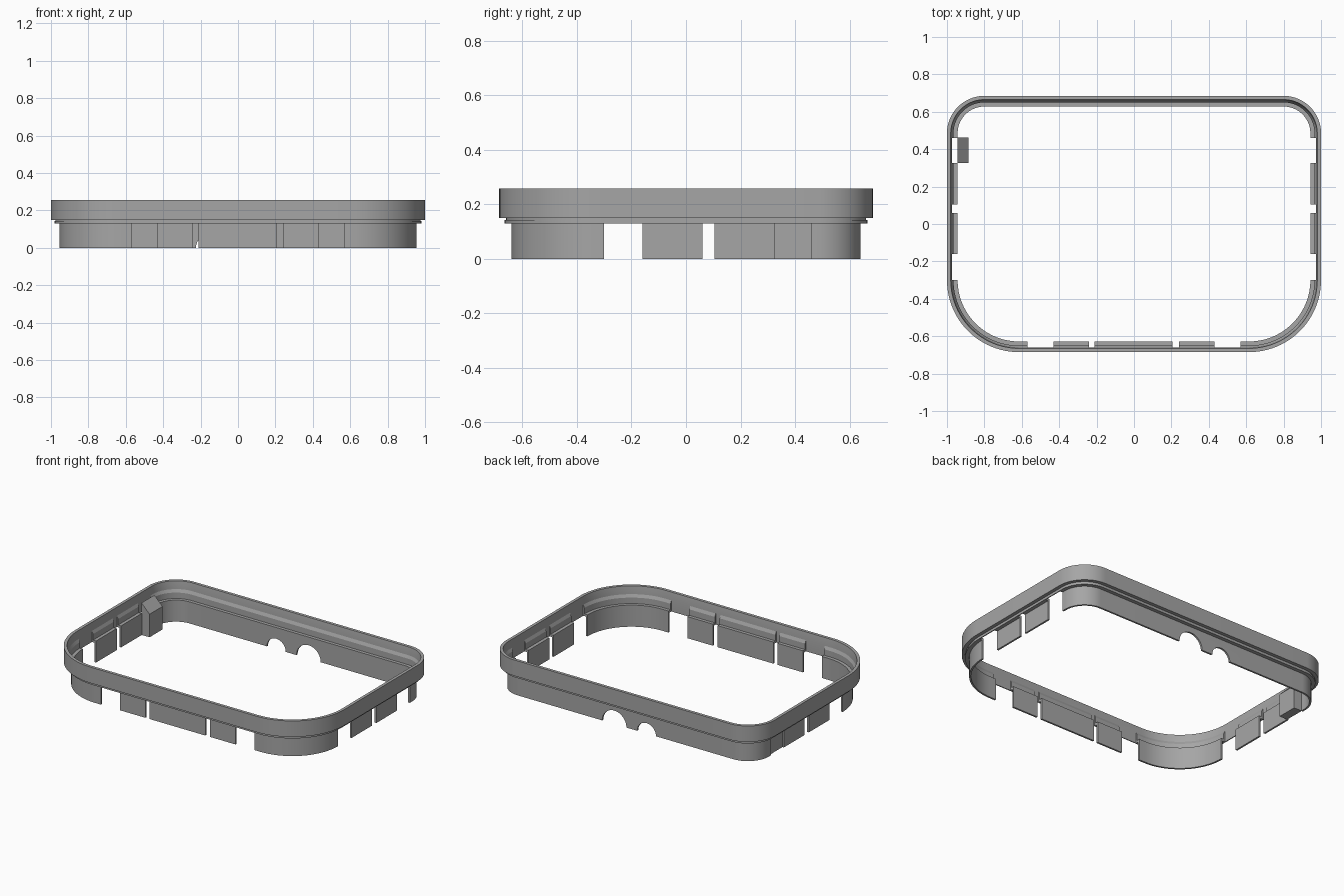
import bpy, bmesh
from math import sin, cos, radians
from mathutils import Vector

cube = bpy.data.objects.get("Cube")
if cube:
    bpy.data.objects.remove(cube, do_unlink=True)

grey = bpy.data.materials.new("plain grey")
grey.use_nodes = True
grey.diffuse_color = (0.38, 0.38, 0.38, 1)
grey.node_tree.nodes["Principled BSDF"].inputs["Base Color"].default_value = grey.diffuse_color

HX, HY = 1.0, 0.685
BACK_R, FRONT_R = 0.2, 0.385
EAST, NORTH, WEST, SOUTH = Vector((1, 0)), Vector((0, 1)), Vector((-1, 0)), Vector((0, -1))


def finish(name, bm):
    bmesh.ops.recalc_face_normals(bm, faces=bm.faces)
    mesh = bpy.data.meshes.new(name)
    bm.to_mesh(mesh)
    bm.free()
    mesh.materials.append(grey)
    obj = bpy.data.objects.new(name, mesh)
    bpy.context.collection.objects.link(obj)
    bpy.ops.object.select_all(action='DESELECT')
    obj.select_set(True)
    bpy.context.view_layer.objects.active = obj
    bpy.ops.object.shade_smooth_by_angle(angle=radians(25))
    return obj


def corner(sx, sy, start, steps=24):
    """Rounded corner as (point, outward normal) pairs, counterclockwise."""
    r = BACK_R if sy > 0 else FRONT_R
    centre = Vector((sx * (HX - r), sy * (HY - r)))
    normals = [Vector((cos(a), sin(a))) for a in
               (radians(start + 90 * i / steps) for i in range(steps + 1))]
    return [(centre + n * r, n) for n in normals]


def sweep(name, path, profile, closed=False):
    """Carry an (inset, height) profile along a path."""
    bm = bmesh.new()
    rings = []
    for p, n in path:
        rings.append([bm.verts.new((*(p - n * d), z)) for d, z in profile])
    k = len(profile)
    pairs = list(zip(rings, rings[1:]))
    if closed:
        pairs.append((rings[-1], rings[0]))
    else:
        bm.faces.new(rings[0])
        bm.faces.new(rings[-1])
    for a, b in pairs:
        for i in range(k):
            j = (i + 1) % k
            bm.faces.new((a[i], a[j], b[j], b[i]))
    return finish(name, bm)


# Thin outer rim with a grooved lip below it
rim = [(0, 0.15), (0, 0.257), (0.02, 0.257), (0.026, 0.21), (0.026, 0.13),
       (0.02, 0.13), (0.02, 0.143), (0.024, 0.143), (0.024, 0.15)]
ne, nw = corner(1, 1, 0), corner(-1, 1, 90)
sw, se = corner(-1, -1, 180), corner(1, -1, 270)
sweep("outer_rim", ne + nw + sw + se, rim, closed=True)

# Skirt section: chamfered block above, thin panel below
skirt = [(0.021, 0.215), (0.035, 0.185), (0.035, 0.145), (0.057, 0.145), (0.057, 0),
         (0.045, 0), (0.045, 0.13), (0.021, 0.13), (0.021, 0.143), (0.024, 0.143),
         (0.024, 0.15), (0.021, 0.15)]

# Back skirt wraps both rear corners
back_end, front_end = 0.46, 0.57
back = ([(Vector((HX, back_end)), EAST)] + ne + nw + [(Vector((-HX, back_end)), WEST)])
back_skirt = sweep("back_skirt", back, skirt)

# Front corner skirts
sweep("front_right_corner_skirt", sw + [(Vector((-front_end, -HY)), SOUTH)], skirt)
sweep("front_left_corner_skirt", [(Vector((front_end, -HY)), SOUTH)] + se, skirt)

# Front panels
for name, x0, x1 in (("right", -0.43, -0.24), ("middle", -0.21, 0.205), ("left", 0.24, 0.43)):
    sweep("front_%s_panel" % name, [(Vector((x, -HY)), SOUTH) for x in (x0, x1)], skirt)

# Side panels
for side, sx, n in (("left", 1, EAST), ("right", -1, WEST)):
    for name, y0, y1 in (("front", -0.16, 0.06), ("rear", 0.105, 0.325)):
        sweep("%s_%s_panel" % (side, name), [(Vector((sx * HX, y)), n) for y in (y0, y1)], skirt)

# Slant-topped post beside the right rear corner
post = [(0.055, 0), (0.115, 0), (0.115, 0.155), (0.055, 0.215)]
sweep("corner_post", [(Vector((-HX, y)), WEST) for y in (0.325, 0.462)], post)

# Round cable notches in the lower edge of the back skirt
for x, r in ((-0.155, 0.07), (0.085, 0.09)):
    bpy.ops.mesh.primitive_cylinder_add(vertices=48, radius=r, depth=0.2,
                                        location=(x, HY - 0.05, 0),
                                        rotation=(radians(90), 0, 0))
    cutter = bpy.context.object
    cutter.name = "notch_cutter"
    cutter.hide_render = True
    bpy.context.view_layer.objects.active = back_skirt
    mod = back_skirt.modifiers.new("notch", 'BOOLEAN')
    mod.operation = 'DIFFERENCE'
    mod.solver = 'EXACT'
    mod.object = cutter
    bpy.ops.object.modifier_apply(modifier=mod.name)
    bpy.data.objects.remove(cutter, do_unlink=True)
